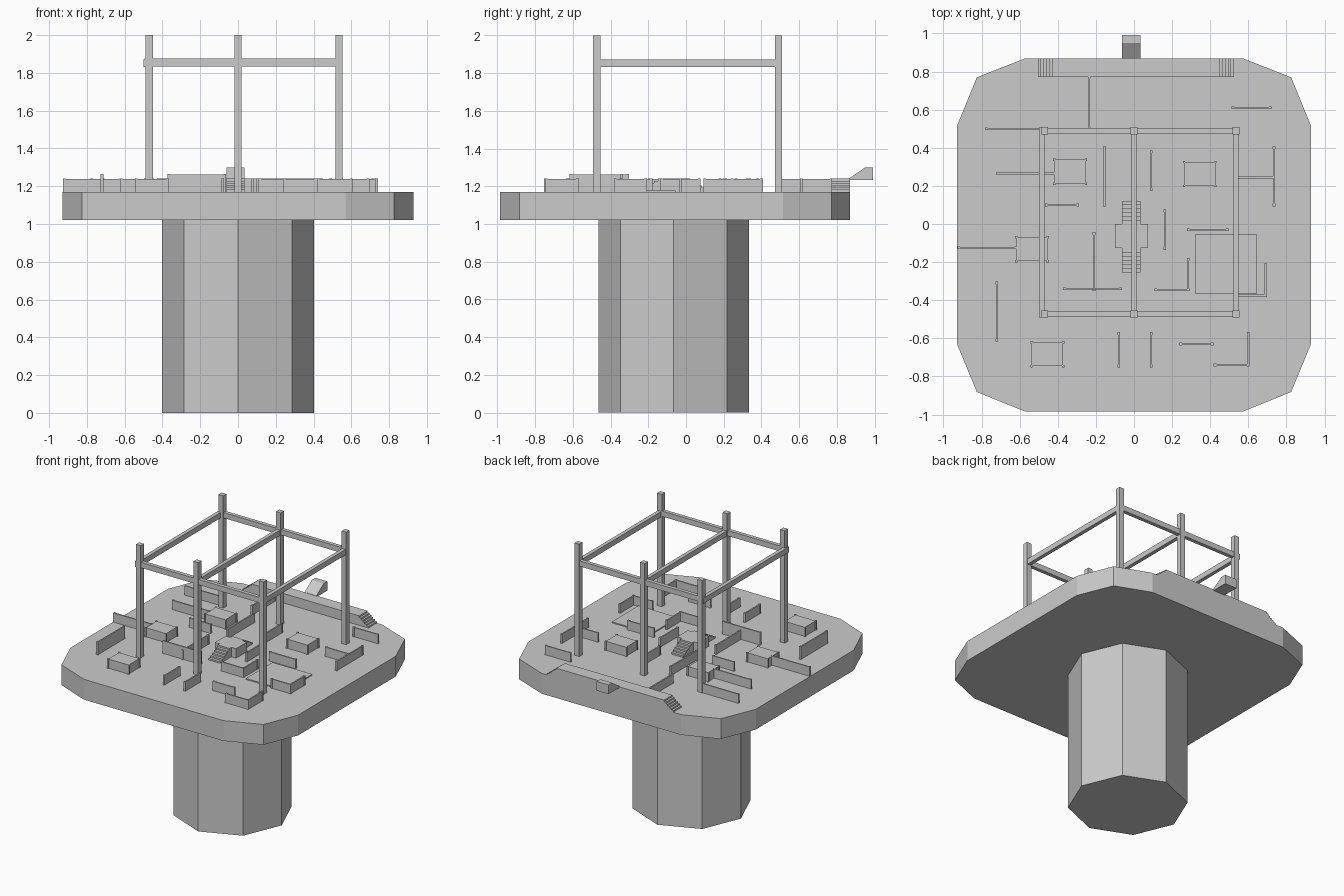
import bpy, bmesh
from math import cos, sin, pi

if "Cube" in bpy.data.objects:
    bpy.data.objects.remove(bpy.data.objects["Cube"])

FLOOR, TOP = 1.17, 1.24


def finish(name, bm):
    bmesh.ops.recalc_face_normals(bm, faces=bm.faces)
    me = bpy.data.meshes.new(name)
    bm.to_mesh(me)
    bm.free()
    ob = bpy.data.objects.new(name, me)
    bpy.context.collection.objects.link(ob)
    return ob


def add_prism(bm, base, offset):
    """Extrude a closed loop of 3D points by an offset vector."""
    face = bm.faces.new([bm.verts.new(p) for p in base])
    ext = bmesh.ops.extrude_face_region(bm, geom=[face], use_keep_orig=True)
    moved = [v for v in ext["geom"] if isinstance(v, bmesh.types.BMVert)]
    bmesh.ops.translate(bm, verts=moved, vec=offset)


def add_box(bm, x0, x1, y0, y1, z0, z1):
    add_prism(bm, [(x0, y0, z0), (x1, y0, z0), (x1, y1, z0), (x0, y1, z0)], (0, 0, z1 - z0))


def add_post(bm, x, y, r, z0, z1):
    add_box(bm, x - r, x + r, y - r, y + r, z0, z1)


def stair_profile(n, start, end, z0, z1):
    """Side outline (u, z) of n steps climbing from start to end."""
    pts = [(start, z0)]
    for i in range(n):
        z = z0 + (z1 - z0) * (i + 1) / n
        pts += [(start + (end - start) * i / n, z), (start + (end - start) * (i + 1) / n, z)]
    return pts + [(end, z0)]


# octagonal pedestal
bm = bmesh.new()
add_prism(bm, [(0.403 * cos(i * pi / 4), -0.065 + 0.4 * sin(i * pi / 4), 0) for i in range(8)], (0, 0, 1.02))
finish("pedestal", bm)

# platform with cut corners
right = [(0.57, -0.985), (0.825, -0.882), (0.93, -0.628), (0.93, 0.513), (0.825, 0.77), (0.57, 0.87)]
outline = right + [(-x, y) for x, y in reversed(right)]
bm = bmesh.new()
add_prism(bm, [(x, y, 1.02) for x, y in outline], (0, 0, FLOOR - 1.02))
finish("platform", bm)

# overhead frame: six posts, beams joining them
xs, ys = (-0.47, 0.0, 0.535), (-0.473, 0.49)
bm = bmesh.new()
for x in xs:
    for y in ys:
        add_post(bm, x, y, 0.019, FLOOR, 2.0)
finish("frame_posts", bm)
bm = bmesh.new()
for x in (-0.485, 0.0, 0.535):
    add_box(bm, x - 0.014, x + 0.014, -0.492, 0.507, 1.832, 1.872)
for y in ys:
    add_box(bm, -0.495, 0.55, y - 0.014, y + 0.014, 1.835, 1.875)
finish("frame_beams", bm)

# low walls along x: (y, x0, x1, top)
walls_x = [(0.50, -0.775, -0.49, TOP), (0.265, -0.715, -0.42, TOP), (0.10, -0.46, -0.295, TOP),
           (-0.125, -0.92, -0.62, TOP), (-0.34, -0.365, -0.07, 1.265), (-0.03, 0.285, 0.49, TOP),
           (0.61, 0.52, 0.715, TOP), (0.245, 0.55, 0.73, TOP), (-0.345, 0.115, 0.285, TOP),
           (-0.375, 0.54, 0.69, TOP), (-0.63, 0.245, 0.41, TOP), (-0.74, 0.425, 0.60, TOP)]
# low walls along y: (x, y0, y1, top)
walls_y = [(-0.235, 0.50, 0.77, TOP), (-0.155, 0.10, 0.40, TOP), (0.09, 0.18, 0.38, TOP),
           (0.162, -0.13, 0.07, TOP), (-0.21, -0.345, -0.05, TOP), (-0.72, -0.61, -0.31, 1.265),
           (-0.08, -0.745, -0.575, TOP), (0.09, -0.745, -0.575, TOP), (0.285, -0.345, -0.185, TOP),
           (0.69, -0.375, -0.215, TOP), (0.60, -0.74, -0.575, TOP), (0.735, 0.10, 0.40, TOP)]
bm = bmesh.new()
for y, x0, x1, top in walls_x:
    add_box(bm, x0, x1, y - 0.005, y + 0.005, FLOOR, top - 0.002)
    for x in (x0, x1):
        add_post(bm, x, y, 0.007, FLOOR, top)
for x, y0, y1, top in walls_y:
    add_box(bm, x - 0.005, x + 0.005, y0, y1, FLOOR, top - 0.002)
    for y in (y0, y1):
        add_post(bm, x, y, 0.007, FLOOR, top)
finish("low_walls", bm)

# four small blocks with corner posts
bm = bmesh.new()
for cx, cy in [(-0.335, 0.275), (0.345, 0.262), (-0.535, -0.132), (-0.455, -0.683)]:
    add_box(bm, cx - 0.083, cx + 0.083, cy - 0.063, cy + 0.063, FLOOR, TOP - 0.003)
    for sx in (-1, 1):
        for sy in (-1, 1):
            add_post(bm, cx + sx * 0.083, cy + sy * 0.063, 0.006, FLOOR, TOP)
finish("blocks", bm)

# flat floor pad
bm = bmesh.new()
add_box(bm, 0.32, 0.645, -0.365, -0.055, FLOOR, FLOOR + 0.008)
finish("floor_pad", bm)

# central block with stairs front and back
bm = bmesh.new()
add_box(bm, -0.10, 0.073, -0.127, 0.0, FLOOR, TOP)
for start, end in ((-0.255, -0.127), (0.122, 0.0)):
    add_prism(bm, [(-0.062, u, z) for u, z in stair_profile(6, start, end, FLOOR, TOP)], (0.097, 0, 0))
finish("central_block", bm)

# rear walkway with stairs at both ends
bm = bmesh.new()
profile = stair_profile(6, -0.505, -0.415, FLOOR, TOP)[:-1]
profile += stair_profile(6, 0.525, 0.435, FLOOR, TOP)[:-1][::-1]
add_prism(bm, [(x, 0.772, z) for x, z in profile], (0, 0.098, 0))
finish("rear_walkway", bm)

# raised ledge overhanging the back edge
bm = bmesh.new()
ledge = [(0.865, 1.232), (0.865, 1.242), (0.95, 1.30), (0.992, 1.30), (0.992, 1.232)]
add_prism(bm, [(-0.062, y, z) for y, z in ledge], (0.097, 0, 0))
finish("rear_ledge", bm)
